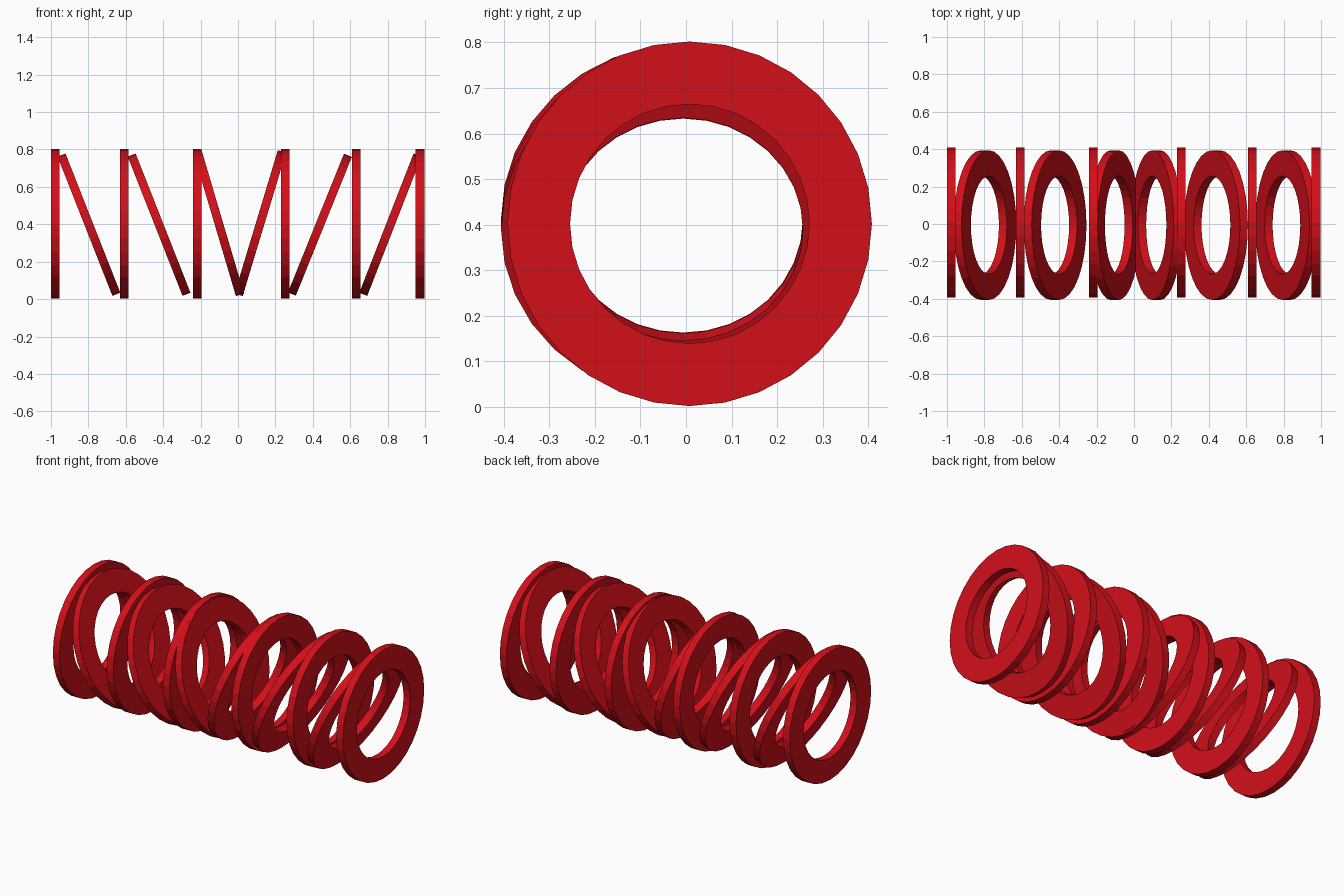
import bpy, bmesh
from math import sin, cos, pi, radians

if "Cube" in bpy.data.objects:
    bpy.data.objects.remove(bpy.data.objects["Cube"])

SIDES = 32
OUTER, INNER, HALF = 0.40, 0.2625, 0.0228

red = bpy.data.materials.new("red")
red.diffuse_color = (0.65, 0.005, 0.01, 1)
red.use_nodes = True
red.node_tree.nodes["Principled BSDF"].inputs["Base Color"].default_value = red.diffuse_color


def ring(name, x, y, z, tilt=0):
    """Flat washer whose axis is x, tilted about y."""
    profile = [(-HALF, INNER), (-HALF, OUTER), (HALF, OUTER), (HALF, INNER)]
    bm = bmesh.new()
    loops = []
    for i in range(SIDES):
        a = 2 * pi * i / SIDES
        loops.append([bm.verts.new((px, r * cos(a), r * sin(a))) for px, r in profile])
    for i in range(SIDES):
        a, b = loops[i], loops[(i + 1) % SIDES]
        for j in range(4):
            k = (j + 1) % 4
            bm.faces.new((a[j], a[k], b[k], b[j]))
    bmesh.ops.recalc_face_normals(bm, faces=bm.faces)
    mesh = bpy.data.meshes.new(name)
    bm.to_mesh(mesh)
    bm.free()
    mesh.materials.append(red)
    ob = bpy.data.objects.new(name, mesh)
    ob.location = (x, y, z)
    ob.rotation_euler = (0, radians(tilt), 0)
    bpy.context.collection.objects.link(ob)


# Upright coils
for n, x in enumerate((-0.977, -0.607, -0.219, 0.252, 0.631, 0.973)):
    ring(f"upright_coil_{n + 1}", x, 0.008, 0.402)

# Slanted coils between them, leaning opposite ways on each half
slanted = ((-0.797, -21.5), (-0.422, -21.5), (-0.103, -16.5),
           (0.119, 16.8), (0.438, 22), (0.815, 21.3))
for n, (x, tilt) in enumerate(slanted):
    ring(f"slanted_coil_{n + 1}", x, -0.006, 0.398 if abs(tilt) > 20 else 0.406, tilt)
